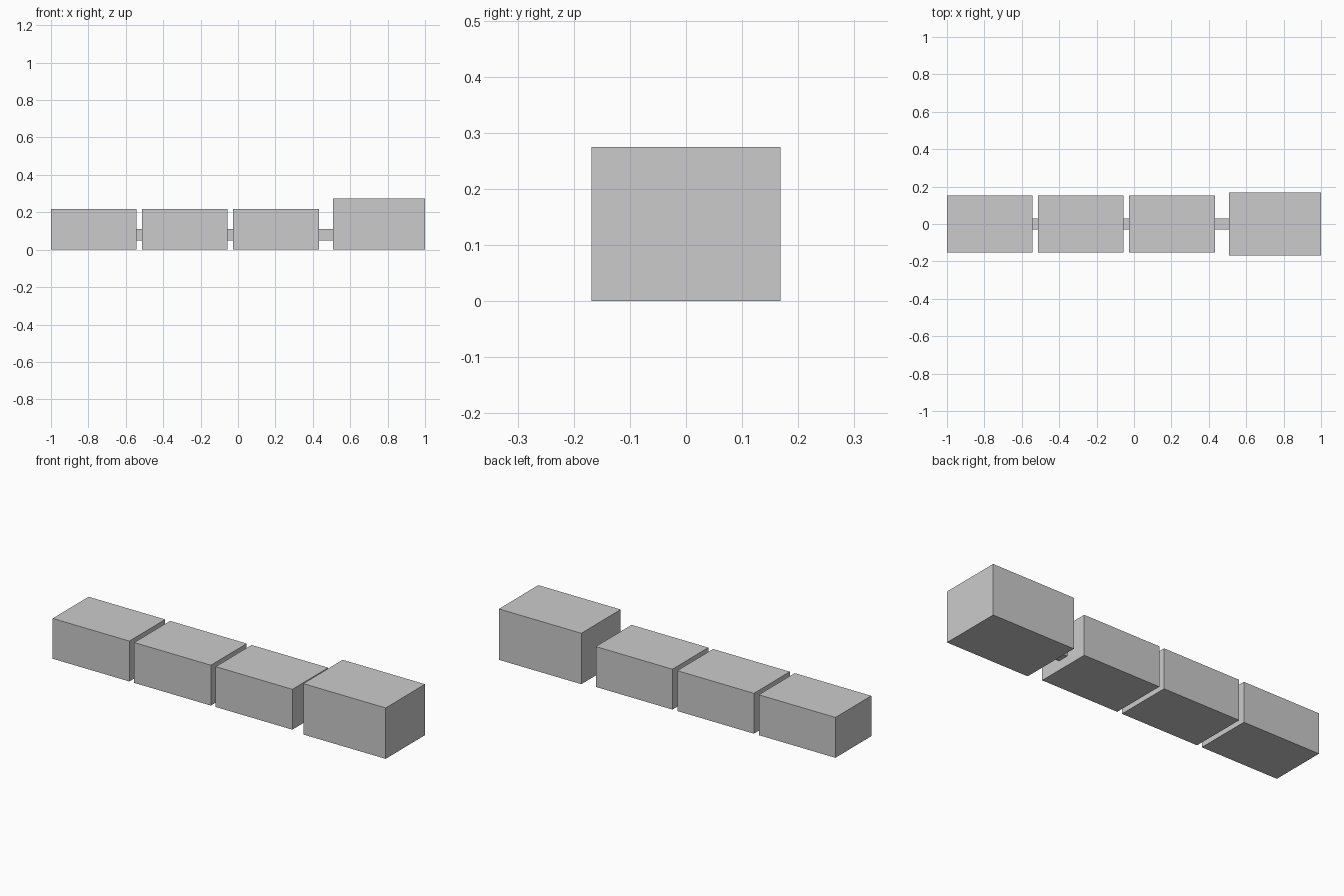
import bpy

if "Cube" in bpy.data.objects:
    bpy.data.objects.remove(bpy.data.objects["Cube"])


def box(name, x0, x1, half_width, z0, z1):
    """Axis-aligned box centred on y = 0."""
    bpy.ops.mesh.primitive_cube_add(size=1, location=((x0 + x1) / 2, 0, (z0 + z1) / 2))
    ob = bpy.context.object
    ob.name = name
    ob.scale = (x1 - x0, 2 * half_width, z1 - z0)
    bpy.ops.object.transform_apply(location=False, rotation=False, scale=True)
    return ob


WAGON_LENGTH = 0.458
PITCH = 0.487
ENGINE_START = 0.508

# Engine block at the right end, taller and wider than the wagons
box("engine", ENGINE_START, 1.0, 0.168, 0.0, 0.275)

# Three equal wagons, each with a coupler reaching to the next vehicle
for i in range(3):
    start = -1.0 + i * PITCH
    end = start + WAGON_LENGTH
    following = start + PITCH if i < 2 else ENGINE_START
    box(f"wagon_{i + 1}", start, end, 0.153, 0.0, 0.218)
    box(f"coupler_{i + 1}", end, following, 0.03, 0.05, 0.111)
